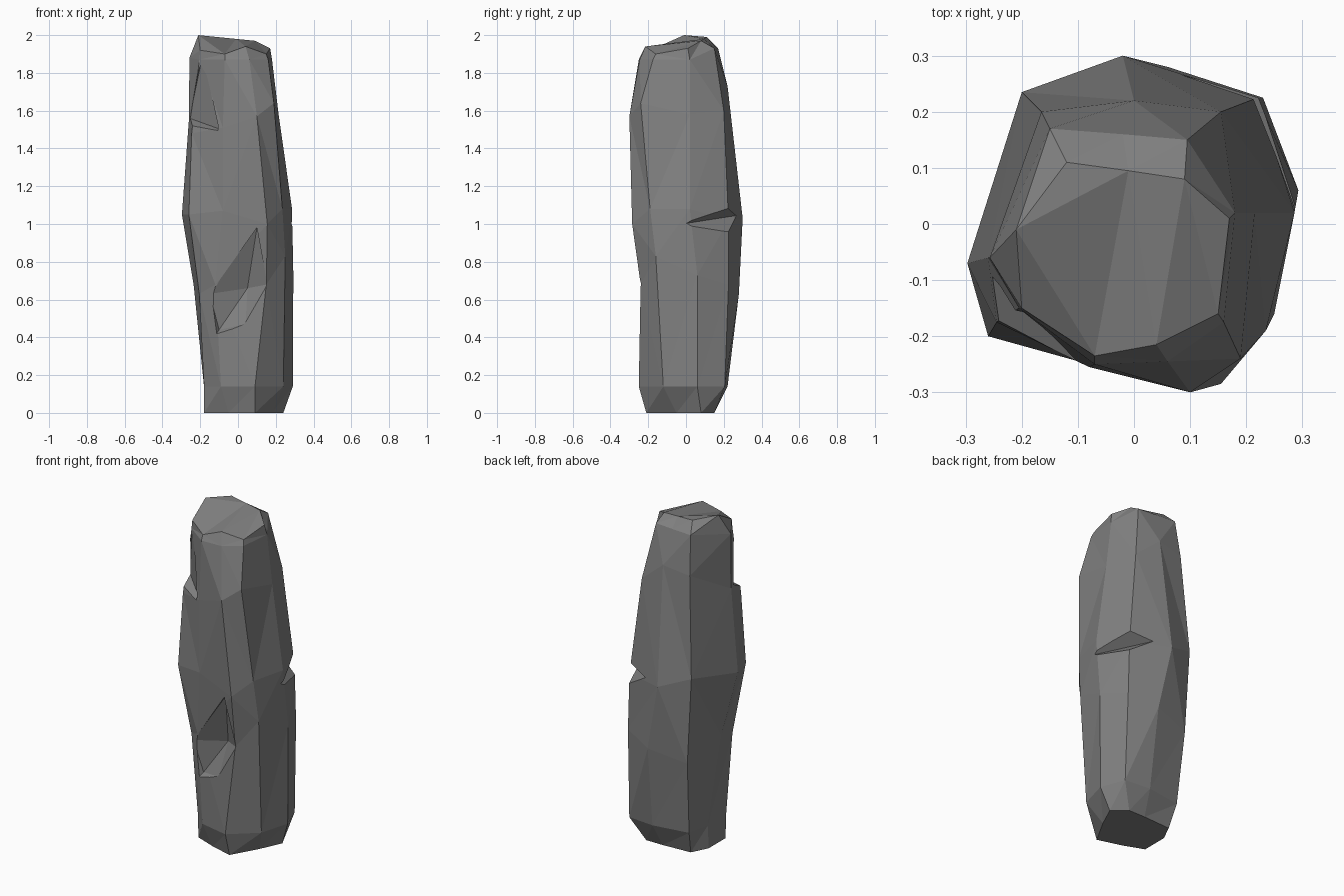
import bpy, bmesh

if "Cube" in bpy.data.objects:
    bpy.data.objects.remove(bpy.data.objects["Cube"])

# Irregular cross-sections, counter-clockwise from the front-left corner
RINGS = [
    (0.00, [(-.18, -.12), (-.05, -.17), (.09, -.21), (.18, -.05), (.24, .08),
            (.16, .15), (.05, .15), (-.13, .14), (-.18, .04)]),
    (0.14, [(-.18, -.125), (-.09, -.21), (.09, -.25), (.24, -.12), (.29, .06),
            (.235, .205), (.07, .22), (-.15, .185), (-.18, .05)]),
    (0.68, [(-.205, -.15), (-.12, -.215), (.15, -.24), (.25, -.16), (.293, .06),
            (.23, .225), (.06, .28), (-.17, .23), (-.235, .0)]),
    (1.05, [(-.26, -.20), (-.08, -.25), (.155, -.285), (.235, -.19), (.286, .02),
            (.22, .225), (-.02, .30), (-.20, .235), (-.297, -.07)]),
    (1.58, [(-.245, -.175), (-.08, -.255), (.10, -.30), (.19, -.24), (.215, .02),
            (.155, .20), (.0, .22), (-.165, .20), (-.26, -.06)]),
    (1.87, [(-.205, -.15), (-.07, -.25), (.06, -.245), (.16, -.175), (.18, .02),
            (.095, .15), (-.02, .16), (-.15, .17), (-.257, -.06)]),
]
# Height offsets that stagger the middle and upper rings
LIFT = {
    2: [-.05, .0, .0, .15, .05, .0, -.05, -.1, .0],
    3: [.0, .02, -.05, .03, .03, -.03, -.02, .05, .0],
    4: [-.1, -.07, -.01, .06, .0, .02, .15, .12, -.03],
    5: [.0, .0, .0, .0, .0, .06, .06, .06, .01],
}
TOP = [(-.20, -.15, 1.92), (-.07, -.235, 1.90), (.04, -.215, 1.94),
       (.15, -.16, 1.90), (.17, .01, 1.93), (.09, .08, 1.97),
       (-.01, .095, 1.98), (-.12, .11, 1.99), (-.21, -.01, 2.0)]

# Dark stone
stone = bpy.data.materials.new("dark_stone")
stone.diffuse_color = (.22, .22, .22, 1)
stone.use_nodes = True
stone.node_tree.nodes["Principled BSDF"].inputs["Base Color"].default_value = stone.diffuse_color


def add_object(name, bm):
    mesh = bpy.data.meshes.new(name)
    bmesh.ops.recalc_face_normals(bm, faces=bm.faces)
    bm.to_mesh(mesh)
    bm.free()
    obj = bpy.data.objects.new(name, mesh)
    bpy.context.collection.objects.link(obj)
    obj.data.materials.append(stone)
    return obj


def hull(name, points):
    bm = bmesh.new()
    verts = [bm.verts.new(p) for p in points]
    bmesh.ops.convex_hull(bm, input=verts)
    loose = [v for v in bm.verts if not v.link_faces]
    bmesh.ops.delete(bm, geom=loose, context='VERTS')
    obj = add_object(name, bm)
    obj.hide_render = True
    obj.hide_set(True)
    return obj


# Rock body: faceted loft through the staggered cross-sections
bm = bmesh.new()
n = len(TOP)
loops = []
for k, (z, pts) in enumerate(RINGS):
    lift = LIFT.get(k, [0] * n)
    loops.append([bm.verts.new((x, y, z + dz)) for (x, y), dz in zip(pts, lift)])
loops.append([bm.verts.new(p) for p in TOP])
for lo, hi in zip(loops, loops[1:]):
    for i in range(n):
        j = (i + 1) % n
        bm.faces.new((lo[i], lo[j], hi[j], hi[i]))
bm.faces.new(loops[0][::-1])
bm.faces.new(loops[-1])
bmesh.ops.triangulate(bm, faces=bm.faces)
rock = add_object("rock_pillar", bm)

# Chips knocked out of the surface
gouge_rim = [(-.15, -.21, .63), (.10, -.26, .98), (.155, -.24, .68),
             (.04, -.24, .47), (-.12, -.22, .41)]
gouge = gouge_rim + [(x, y - .2, z) for x, y, z in gouge_rim]
chips = [
    hull("back_notch_cutter", [(.30, -.02, 1.0), (.06, .30, 1.05),
                               (.36, .36, 1.22), (.36, .36, .80)]),
    hull("front_gouge_cutter", gouge + [(.05, -.165, .66), (-.10, -.185, .44)]),
    hull("upper_chip_cutter", [(-.257, -.09, 1.56), (-.09, -.235, 1.50),
                               (-.19, -.165, 1.88), (-.36, -.35, 1.42),
                               (-.40, -.37, 1.90), (-.21, -.165, 1.56)]),
]
for chip in chips:
    mod = rock.modifiers.new(chip.name, 'BOOLEAN')
    mod.operation = 'DIFFERENCE'
    mod.solver = 'EXACT'
    mod.object = chip
